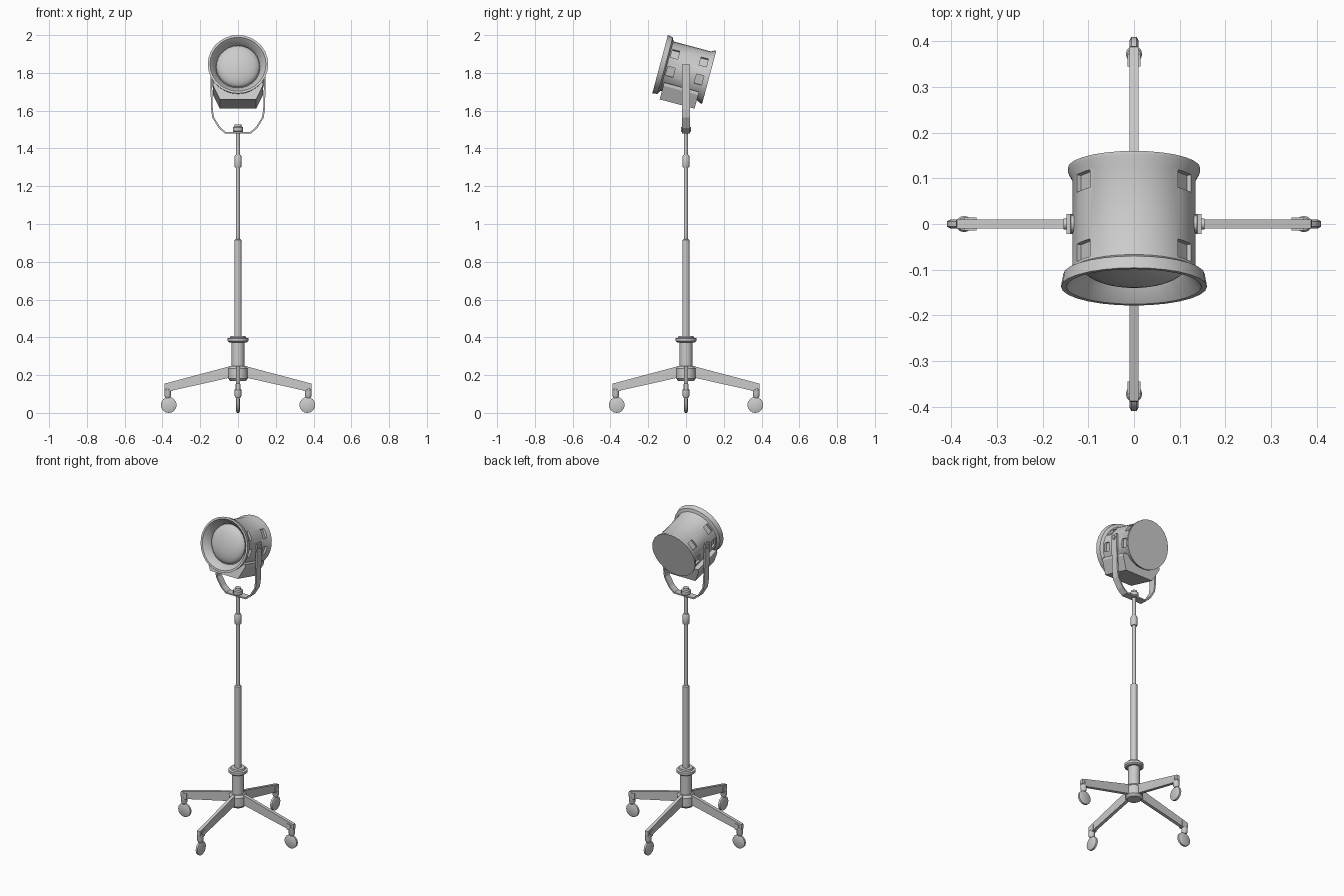
import bpy, bmesh
from math import radians, cos, sin, pi
from mathutils import Matrix, Vector

if "Cube" in bpy.data.objects:
    bpy.data.objects.remove(bpy.data.objects["Cube"])

HEAD = Matrix.Translation((0, 0, 1.809)) @ Matrix.Rotation(radians(-15), 4, 'X')
HEAD_AXIS = HEAD @ Matrix.Rotation(radians(-90), 4, 'X')   # lathe axis runs front to back


def finish(bm, name, matrix=Matrix(), smooth=True):
    bmesh.ops.recalc_face_normals(bm, faces=bm.faces)
    bm.transform(matrix)
    me = bpy.data.meshes.new(name)
    bm.to_mesh(me)
    bm.free()
    ob = bpy.data.objects.new(name, me)
    bpy.context.collection.objects.link(ob)
    if smooth:
        bpy.ops.object.select_all(action='DESELECT')
        ob.select_set(True)
        bpy.context.view_layer.objects.active = ob
        bpy.ops.object.shade_smooth_by_angle(angle=radians(32))
    return ob


def lathe(name, profile, segs=16, matrix=Matrix()):
    """Revolve (radius, height) points about z."""
    bm = bmesh.new()
    rings = []
    for r, z in profile:
        if r == 0:
            rings.append([bm.verts.new((0, 0, z))] * segs)
        else:
            rings.append([bm.verts.new((r * cos(2 * pi * i / segs), r * sin(2 * pi * i / segs), z))
                          for i in range(segs)])
    for a, b in zip(rings, rings[1:]):
        for i in range(segs):
            j = (i + 1) % segs
            quad = list(dict.fromkeys((a[i], a[j], b[j], b[i])))
            if len(quad) > 2:
                bm.faces.new(quad)
    return finish(bm, name, matrix)


def prism(name, outline, y0, y1, matrix=Matrix()):
    """Extrude an (x, z) outline along y."""
    bm = bmesh.new()
    face = bm.faces.new([bm.verts.new((x, y0, z)) for x, z in outline])
    ext = bmesh.ops.extrude_face_region(bm, geom=[face])
    bmesh.ops.translate(bm, vec=(0, y1 - y0, 0),
                        verts=[v for v in ext['geom'] if isinstance(v, bmesh.types.BMVert)])
    return finish(bm, name, matrix, smooth=False)


# Stand: hub, column, collar and telescopic pole
lathe("base_hub", [(0, .168), (.04, .168), (.052, .182), (.052, .235), (.042, .248), (0, .248)])
lathe("column", [(0, .24), (.034, .24), (.034, .38), (0, .38)])
lathe("collar", [(0, .373), (.046, .373), (.055, .38), (.055, .395), (.042, .398),
                 (.04, .408), (0, .408)])
lathe("lower_pole", [(0, .4), (.019, .4), (.019, .915), (.011, .92), (0, .92)])
lathe("upper_pole", [(0, .91), (.0115, .91), (.0115, 1.49), (0, 1.49)], 12)
lathe("pole_sleeve", [(0, 1.3), (.016, 1.3), (.019, 1.306), (.019, 1.358), (.014, 1.366), (0, 1.366)])
lathe("yoke_knob", [(0, 1.484), (.02, 1.484), (.027, 1.492), (.027, 1.512), (.019, 1.517),
                    (.017, 1.528), (0, 1.528)], 12)

# Four legs with casters
for k in range(4):
    rot = Matrix.Rotation(k * pi / 2, 4, 'Z')
    prism(f"leg_{k}", [(.03, .248), (.05, .245), (.388, .155), (.39, .125), (.35, .118), (.05, .185),
                       (.03, .185)], -.01, .01, rot)
    prism(f"leg_end_{k}", [(.345, .152), (.372, .15), (.372, .115), (.345, .115)], -.014, .014, rot)
    at = rot @ Matrix.Translation((.372, 0, 0))
    lathe(f"caster_socket_{k}", [(0, .08), (.012, .08), (.018, .092), (.018, .122), (.014, .128),
                                 (0, .128)], 12, at)
    lathe(f"caster_wheel_{k}", [(0, -.01), (.034, -.01), (.042, -.006), (.042, .006), (.034, .01),
                                (0, .01)], 16,
          rot @ Matrix.Translation((.367, 0, .042)) @ Matrix.Rotation(pi / 2, 4, 'X'))

# Lamp housing with flared front rim and rear flange
housing = lathe("lamp_housing", [(0, -.09), (.116, -.09), (.12, -.108), (.148, -.142), (.16, -.142),
                                 (.155, -.114), (.138, -.106), (.135, -.098), (.135, .1), (.145, .118),
                                 (.145, .127), (0, .127)], 28, HEAD_AXIS)

# Recessed vent windows cut into both sides
bm = bmesh.new()
for side in (0, 180):
    for elev in (33, -11):
        for u in (-.079, .078):
            ang = radians(elev if side == 0 else side - elev)
            m = (Matrix.Translation((0, u, 0)) @ Matrix.Rotation(-ang, 4, 'Y')
                 @ Matrix.Translation((.135, 0, 0)) @ Matrix.Diagonal((.028, .04, .052, 1)))
            bmesh.ops.create_cube(bm, size=1, matrix=m)
cutter = finish(bm, "vent_cutter", HEAD, smooth=False)
cutter.hide_render = True
cutter.hide_viewport = True
cut = housing.modifiers.new("vents", 'BOOLEAN')
cut.operation = 'DIFFERENCE'
cut.solver = 'EXACT'
cut.object = cutter

# Domed lens
dome = [(.115 * sin(a * pi / 16), -.093 - .042 * cos(a * pi / 16)) for a in range(9)]
lathe("lens", dome + [(0, -.088)], 28, HEAD_AXIS)

# Ballast box under the housing
prism("under_box", [(-.132, -.088), (.132, -.088), (.132, -.105), (.096, -.18), (-.096, -.18),
                    (-.132, -.105)], -.096, .095, HEAD)

# U-shaped yoke from a bent strap
half = [(.143, 1.845), (.142, 1.75), (.138, 1.61), (.132, 1.565), (.1, 1.512), (.068, 1.484)]
path = half + [(-x, z) for x, z in reversed(half)]
bm = bmesh.new()
rows = [[bm.verts.new((x, y, z)) for y in (-.022, .022)] for x, z in path]
for a, b in zip(rows, rows[1:]):
    bm.faces.new((a[0], a[1], b[1], b[0]))
yoke = finish(bm, "yoke", smooth=False)
sol = yoke.modifiers.new("thickness", 'SOLIDIFY')
sol.thickness = .009
sol.offset = 0

# Pivot knobs on both sides
for s, label in ((1, "right"), (-1, "left")):
    lathe(f"pivot_knob_{label}", [(0, .125), (.02, .125), (.02, .139), (.012, .139), (.012, .154), (0, .154)],
          12, Matrix.Translation((0, 0, 1.822)) @ Matrix.Rotation(s * pi / 2, 4, 'Y'))
